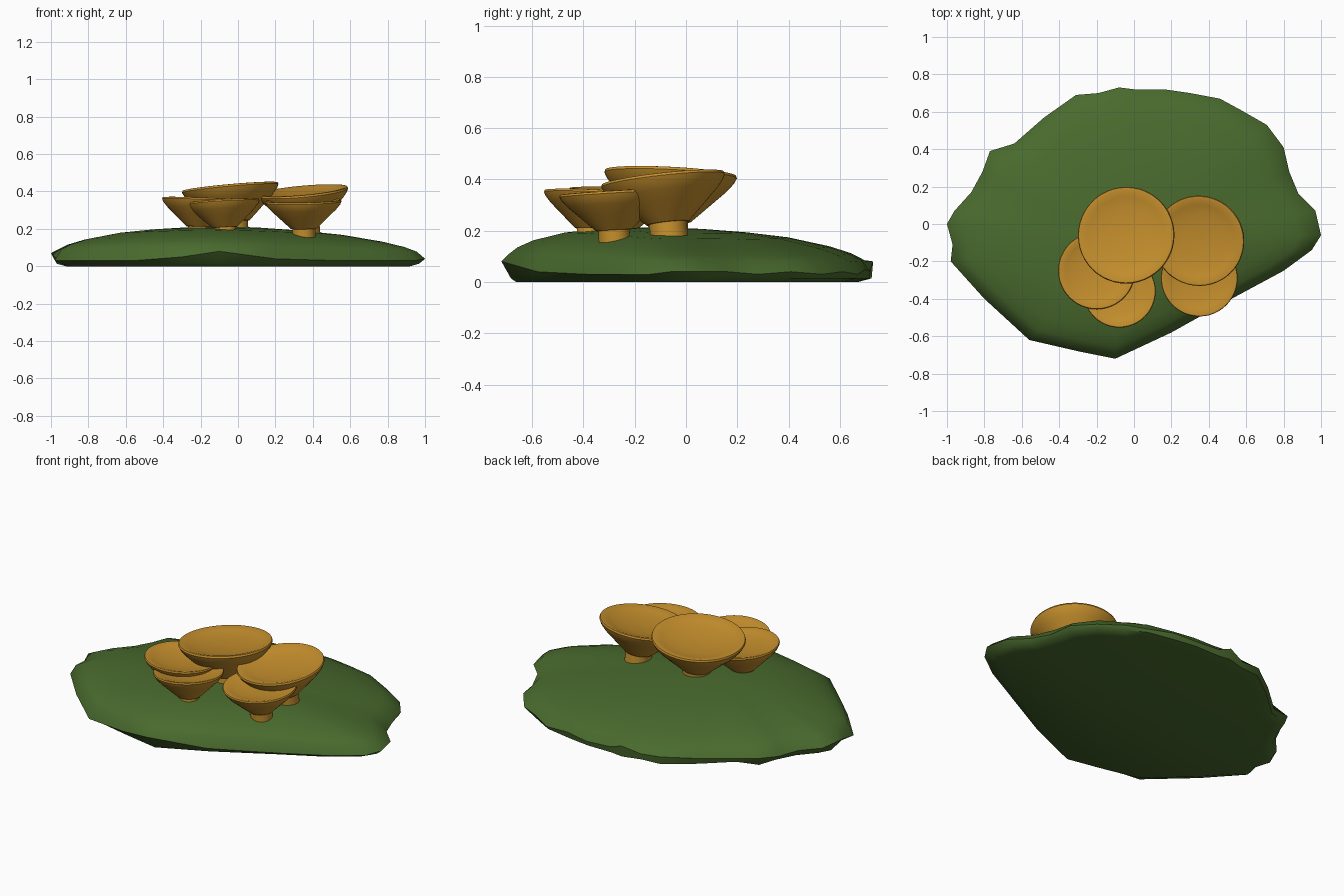
import bpy, bmesh, math
from mathutils import Vector

cube = bpy.data.objects.get("Cube")
if cube:
    bpy.data.objects.remove(cube, do_unlink=True)


def make_material(name, color):
    material = bpy.data.materials.new(name)
    material.use_nodes = True
    material.diffuse_color = color
    shader = next(n for n in material.node_tree.nodes if n.type == 'BSDF_PRINCIPLED')
    shader.inputs["Base Color"].default_value = color
    return material


moss = make_material("moss green", (0.067, 0.145, 0.027, 1))
amber = make_material("amber orange", (0.56, 0.275, 0.026, 1))


def finish(mesh_builder, name, material, angle):
    """Turn a bmesh into a smooth shaded object."""
    bmesh.ops.recalc_face_normals(mesh_builder, faces=mesh_builder.faces[:])
    mesh = bpy.data.meshes.new(name)
    mesh_builder.to_mesh(mesh)
    mesh_builder.free()
    mesh.materials.append(material)
    obj = bpy.data.objects.new(name, mesh)
    bpy.context.scene.collection.objects.link(obj)
    bpy.ops.object.select_all(action='DESELECT')
    obj.select_set(True)
    bpy.context.view_layer.objects.active = obj
    bpy.ops.object.shade_smooth_by_angle(angle=math.radians(angle))
    return obj


def loft(builder, rings):
    """Bridge equal rings of points and cap both ends."""
    loops = [[builder.verts.new(p) for p in ring] for ring in rings]
    count = len(loops[0])
    for low, high in zip(loops, loops[1:]):
        for i in range(count):
            j = (i + 1) % count
            builder.faces.new((low[i], low[j], high[j], high[i]))
    builder.faces.new(loops[0][::-1])
    builder.faces.new(loops[-1])


# Mound: irregular outline (x, y, edge height) drawn inward to a low crown
outline = [
    (1, -.06, .04), (.97, .07, .04), (.88, .16, .04), (.83, .28, .03), (.8, .41, .04),
    (.71, .53, .03), (.57, .61, .04), (.46, .67, .03), (.3, .7, .05), (.16, .72, .04),
    (0, .72, .05), (-.08, .73, .08), (-.19, .7, .05), (-.31, .69, .06), (-.48, .57, .05),
    (-.64, .43, .04), (-.77, .39, .06), (-.81, .28, .04), (-.87, .17, .05), (-.96, .07, .05),
    (-1, 0, .07), (-.97, -.11, .04), (-.98, -.2, .03), (-.8, -.4, .03), (-.56, -.62, .03),
    (-.3, -.68, .05), (-.1, -.72, .08), (.2, -.58, .04), (.54, -.39, .03), (.8, -.25, .03),
    (.95, -.14, .03)]
crown = Vector((-.1, -.1))
slope = [(.96, .1), (.9, .128), (.8, .155), (.6, .186), (.4, .2), (.2, .208), (.03, .212)]


def inward(scale, height):
    ring = []
    for x, y, edge in outline:
        p = crown + (Vector((x, y)) - crown) * scale
        fall = .12 * (max(p.x, 0) + p.x ** 2) + .08 * p.y + .2 * max(p.y, 0) ** 2
        ring.append((p.x, p.y, height * (1 - fall)))
    return ring


base = [(x * .92, y * .92, 0) for x, y, edge in outline]
foot = [(x * (.97 + .03 * y), y * (.97 + .03 * y), .014) for x, y, edge in outline]
mound = bmesh.new()
loft(mound, [base, foot, outline] + [inward(s, z) for s, z in slope])
finish(mound, "mossy_mound", moss, 50)

# Mushrooms: lathed profiles (radius, height) relative to the cap rim
cap_profile = [(.34, -.71), (.48, -.58), (.67, -.4), (.86, -.22), (.96, -.1), (1, -.02),
               (.985, .02), (.94, .025), (.8, -.02), (.6, -.06), (.35, -.085), (.04, -.1)]
stem_profile = [(.3, -1.1), (.3, -.66)]


def lathe(name, profile, centre, radius, tilt, sides=48):
    builder = bmesh.new()
    rings = []
    for r, z in profile:
        angles = [math.tau * i / sides for i in range(sides)]
        rings.append([(r * radius * math.cos(a), r * radius * math.sin(a), z * radius)
                      for a in angles])
    loft(builder, rings)
    obj = finish(builder, name, amber, 40)
    obj.location = centre
    up = Vector((-tilt[0], -tilt[1], 1))
    obj.rotation_mode = 'QUATERNION'
    obj.rotation_quaternion = Vector((0, 0, 1)).rotation_difference(up)


# Name, rim centre, radius, rise along x and y
mushrooms = [
    ("tall_middle", (-.042, -.06, .421), .259, (.09, -.05)),
    ("tall_left", (.347, -.09, .4), .243, (.09, .11)),
    ("small_right", (-.2, -.25, .357), .206, (-.04, -.03)),
    ("small_front", (-.078, -.36, .345), .194, (.06, -.05)),
    ("small_left", (.349, -.29, .347), .205, (.02, .06))]

for label, centre, radius, tilt in mushrooms:
    lathe(label + "_mushroom_cap", cap_profile, centre, radius, tilt)
    lathe(label + "_mushroom_stem", stem_profile, centre, radius, tilt)
